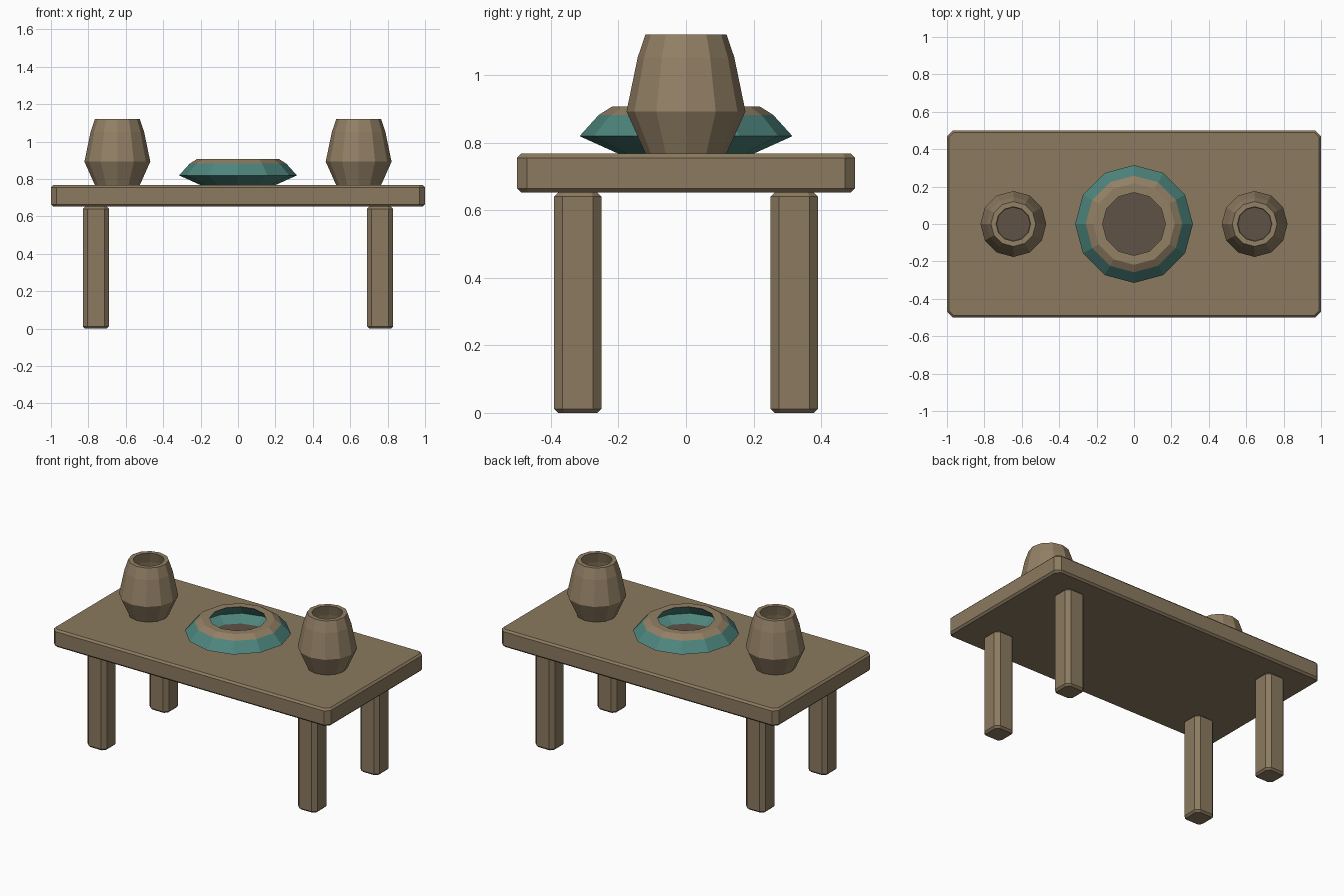
import bpy
from math import sin, cos, pi

if "Cube" in bpy.data.objects:
    bpy.data.objects.remove(bpy.data.objects["Cube"])


def material(name, rgb):
    m = bpy.data.materials.new(name)
    m.diffuse_color = (*rgb, 1)
    m.use_nodes = True
    m.node_tree.nodes["Principled BSDF"].inputs["Base Color"].default_value = m.diffuse_color
    return m


WOOD = material("wood", (0.26, 0.195, 0.115))
CLAY = material("clay", (0.29, 0.215, 0.13))
TEAL = material("teal_glaze", (0.075, 0.235, 0.205))
DARK = material("dark_inside", (0.115, 0.085, 0.062))


def loft(name, rings, mats, slots=None, loc=(0, 0, 0)):
    """Skin a stack of rings, capping both ends; slots gives a material per band, then per cap."""
    n = len(rings[0])
    verts = [p for r in rings for p in r]
    faces, idx = [], []
    for k in range(len(rings) - 1):
        for i in range(n):
            j = (i + 1) % n
            faces.append((k * n + i, k * n + j, (k + 1) * n + j, (k + 1) * n + i))
            idx.append(slots[k] if slots else 0)
    faces.append(tuple(reversed(range(n))))
    faces.append(tuple(range(len(verts) - n, len(verts))))
    idx += slots[-2:] if slots else [0, 0]
    me = bpy.data.meshes.new(name)
    me.from_pydata(verts, [], faces)
    for m in mats:
        me.materials.append(m)
    for p, s in zip(me.polygons, idx):
        p.material_index = s
    ob = bpy.data.objects.new(name, me)
    ob.location = loc
    bpy.context.collection.objects.link(ob)
    return ob


def block(name, hx, hy, z0, z1, corner, edge, loc=(0, 0, 0)):
    """Box with chamfered upright corners and smaller chamfers at top and bottom."""
    def ring(d, z):
        x, y, c = hx - d, hy - d, corner - d * 0.6
        return [(x, -y + c, z), (x, y - c, z), (x - c, y, z), (-x + c, y, z),
                (-x, y - c, z), (-x, -y + c, z), (-x + c, -y, z), (x - c, -y, z)]
    return loft(name, [ring(edge, z0), ring(0, z0 + edge),
                       ring(0, z1 - edge), ring(edge, z1)], [WOOD], loc=loc)


def lathe(name, profile, mats, slots, loc=(0, 0, 0), n=12):
    """Turn (radius, height) points into a faceted vessel."""
    rings = [[(r * cos(2 * pi * i / n), r * sin(2 * pi * i / n), z) for i in range(n)]
             for r, z in profile]
    return loft(name, rings, mats, slots, loc)


TOP = 0.767

# Table
block("table_top", 1.0, 0.5, 0.652, TOP, 0.03, 0.012)
for sx, side in ((-1, "left"), (1, "right")):
    for sy, end in ((-1, "front"), (1, "back")):
        block(f"{end}_{side}_leg", 0.07, 0.07, 0, 0.652, 0.025, 0.012,
              (sx * 0.76, sy * 0.32, 0))

# Two vases
vase = [(0.12, 0), (0.176, 0.125), (0.143, 0.285), (0.12, 0.353),
        (0.092, 0.353), (0.112, 0.285), (0.14, 0.125), (0.09, 0.02)]
for sx, side in ((-1, "left"), (1, "right")):
    lathe(f"{side}_vase", vase, [CLAY, DARK], [0] * 8 + [1], (sx * 0.645, 0, TOP))

# Shallow bowl with bare clay rim
bowl = [(0.2, 0), (0.315, 0.052), (0.258, 0.115), (0.218, 0.14),
        (0.168, 0.14), (0.2, 0.115), (0.26, 0.055), (0.19, 0.02)]
lathe("bowl", bowl, [TEAL, CLAY, DARK], [0, 0, 1, 1, 0, 0, 0, 0, 2], (0, 0, TOP))
